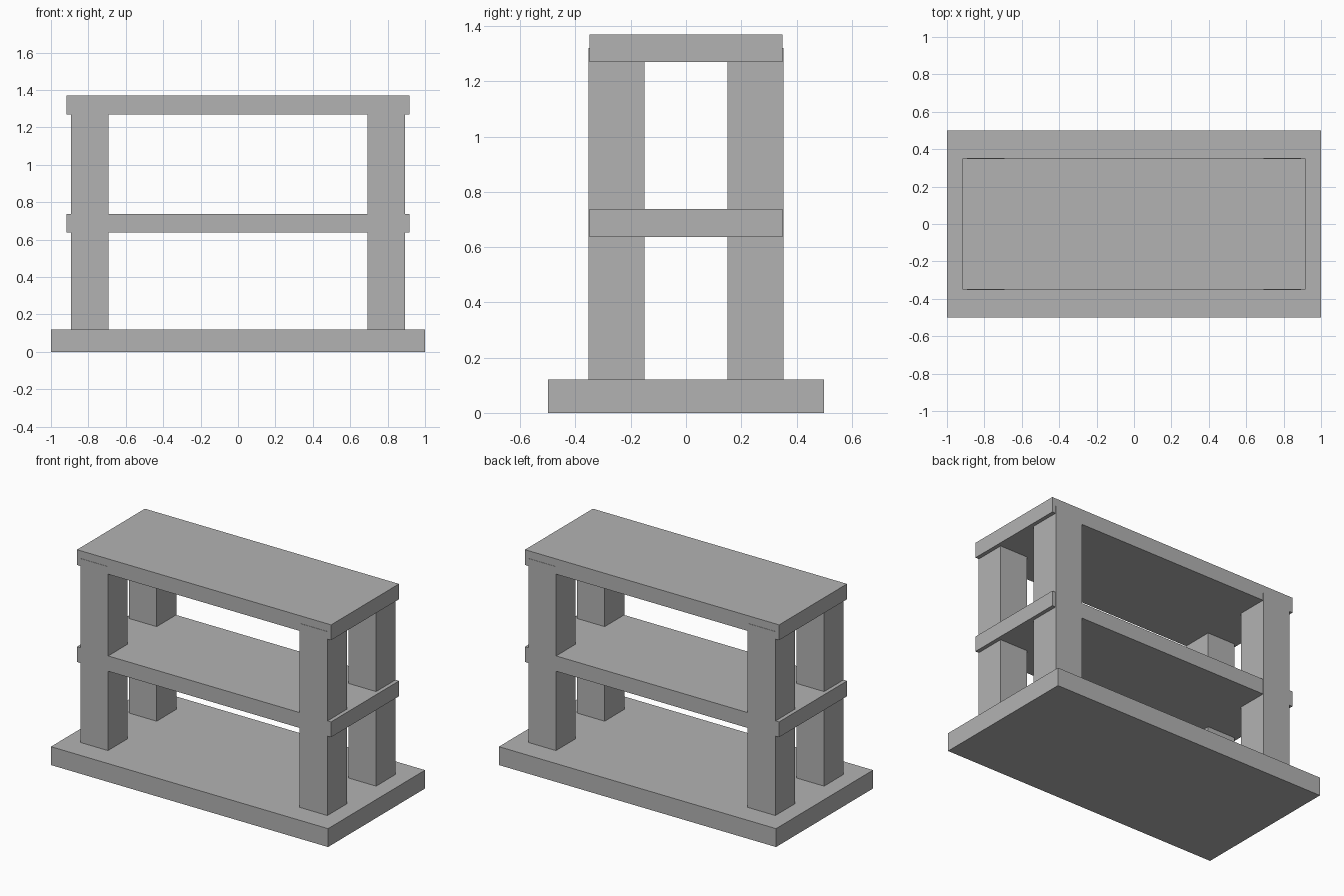
import bpy
from mathutils import Matrix, Vector
import bmesh

cube = bpy.data.objects.get("Cube")
if cube:
    bpy.data.objects.remove(cube, do_unlink=True)

GREY = (0.45, 0.45, 0.45, 1)
grey = bpy.data.materials.new("plain_grey")
grey.use_nodes = True
grey.diffuse_color = GREY
grey.node_tree.nodes["Principled BSDF"].inputs["Base Color"].default_value = GREY


def box(name, low, high):
    """Add a box spanning two opposite corners."""
    low, high = Vector(low), Vector(high)
    size = high - low
    bm = bmesh.new()
    bmesh.ops.create_cube(bm, size=1, matrix=Matrix.Translation((low + high) / 2)
                          @ Matrix.Diagonal((*size, 1)))
    mesh = bpy.data.meshes.new(name)
    bm.to_mesh(mesh)
    bm.free()
    mesh.materials.append(grey)
    obj = bpy.data.objects.new(name, mesh)
    bpy.context.collection.objects.link(obj)
    return obj


# Wide base slab
box("base", (-1, -0.5, 0), (1, 0.5, 0.12))

# Middle shelf and top board
for name, z in (("middle_shelf", 0.637), ("top_board", 1.27)):
    box(name, (-0.917, -0.35, z), (0.917, 0.35, z + 0.1))

# Four square posts, a hair proud of the boards and ending inside the top board
for side, sx in (("left", 1), ("right", -1)):
    for end, sy in (("front", -1), ("back", 1)):
        xs = sorted((sx * 0.692, sx * 0.892))
        ys = sorted((sy * 0.15, sy * 0.352))
        box(f"{end}_{side}_post", (xs[0], ys[0], 0.11), (xs[1], ys[1], 1.32))
